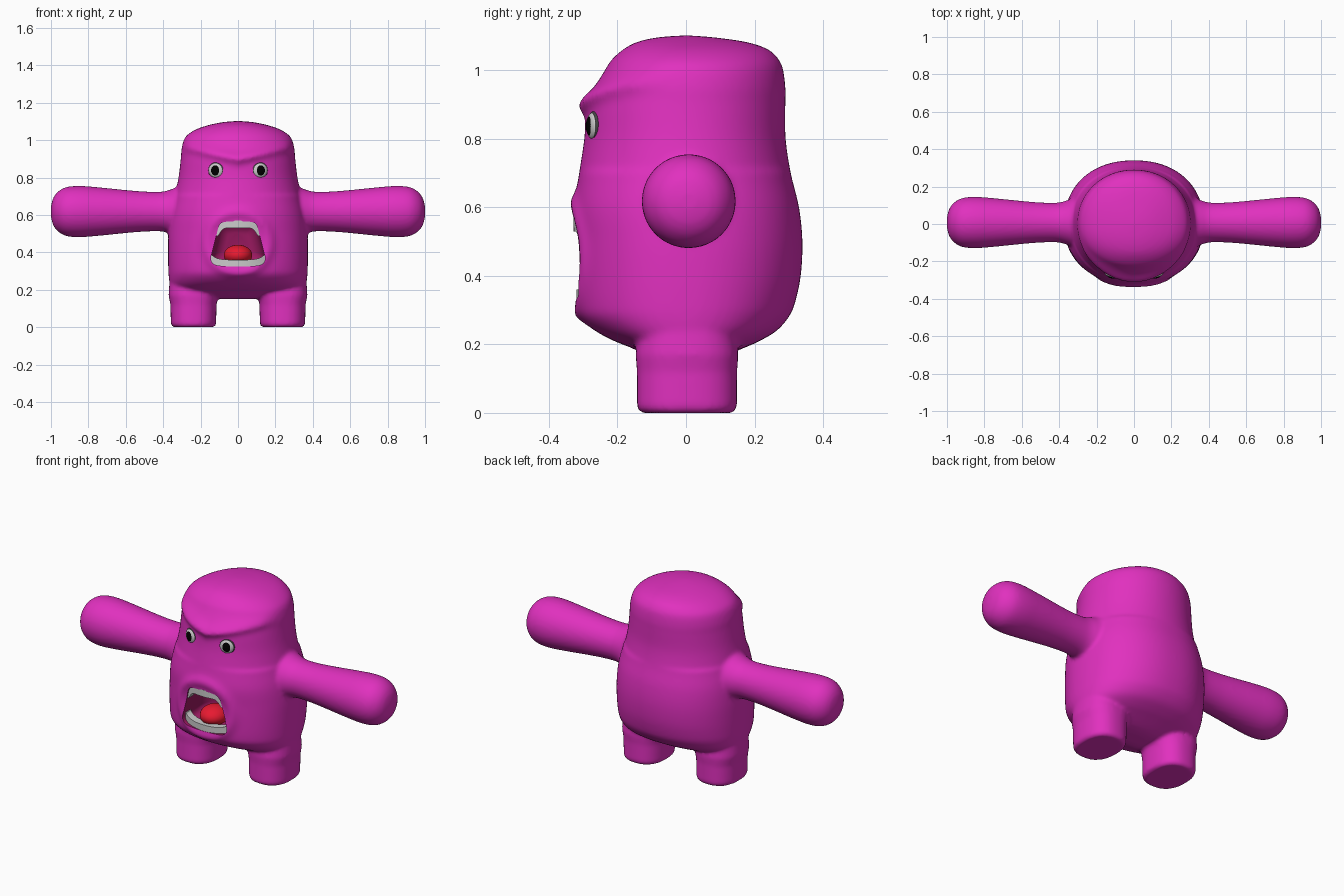
import bpy, bmesh, math
from mathutils import Vector

if "Cube" in bpy.data.objects:
    bpy.data.objects.remove(bpy.data.objects["Cube"])


def material(name, rgb):
    m = bpy.data.materials.new(name)
    m.diffuse_color = (*rgb, 1)
    m.use_nodes = True
    m.node_tree.nodes["Principled BSDF"].inputs["Base Color"].default_value = m.diffuse_color
    return m


PINK = material("magenta skin", (0.75, 0.03, 0.52))
MAROON = material("mouth lining", (0.33, 0.01, 0.12))
RED = material("tongue red", (0.8, 0.01, 0.03))
WHITE = material("tooth grey", (0.6, 0.6, 0.58))
RIM = material("eye rim", (0.06, 0.06, 0.06))
BLACK = material("pupil black", (0.0, 0.0, 0.0))


def spline(rows, steps=5):
    """Catmull-Rom refinement of a list of tuples."""
    out = []
    for i in range(len(rows) - 1):
        a, b, c, d = [Vector(rows[min(max(i + k, 0), len(rows) - 1)]) for k in (-1, 0, 1, 2)]
        for s in range(steps):
            t = s / steps
            out.append(0.5 * (2 * b + (c - a) * t + (2 * a - 5 * b + 4 * c - d) * t * t
                              + (3 * b - a - 3 * c + d) * t ** 3))
    return out + [Vector(rows[-1])]


def sup(v, n):
    return math.copysign(abs(v) ** (2 / n), v)


def loft(bm, rings):
    vs = [[bm.verts.new(p) for p in r] for r in rings]
    n = len(vs[0])
    for a, b in zip(vs, vs[1:]):
        for i in range(n):
            bm.faces.new((a[i], a[(i + 1) % n], b[(i + 1) % n], b[i]))
    bm.faces.new(vs[0][::-1])
    bm.faces.new(vs[-1])


def make(name, bm, mat):
    bmesh.ops.recalc_face_normals(bm, faces=bm.faces[:])
    me = bpy.data.meshes.new(name)
    bm.to_mesh(me)
    bm.free()
    me.materials.append(mat)
    ob = bpy.data.objects.new(name, me)
    bpy.context.collection.objects.link(ob)
    return ob


def activate(ob):
    bpy.ops.object.select_all(action='DESELECT')
    ob.select_set(True)
    bpy.context.view_layer.objects.active = ob


def shade(ob, deg=40):
    activate(ob)
    bpy.ops.object.shade_smooth_by_angle(angle=math.radians(deg))


ANG = [2 * math.pi * i / 96 for i in range(96)]
bm = bmesh.new()

# Torso and head: height, half width, front y, back y
BODY = [(0.15, .08, -.04, .04), (0.158, .22, -.09, .09), (0.19, .33, -.16, .17), (0.21, .355, -.21, .215),
        (0.24, .366, -.265, .265), (0.28, .371, -.307, .30), (0.32, .373, -.318, .318), (.4, .374, -.322, .335),
        (.5, .372, -.323, .34), (.6, .362, -.326, .33), (.7, .338, -.312, .306), (.8, .318, -.297, .291),
        (.9, .306, -.289, .29), (.95, .302, -.266, .29), (1.0, .29, -.237, .284), (1.03, .268, -.218, .272),
        (1.06, .218, -.185, .242), (1.082, .15, -.145, .18), (1.096, .08, -.085, .085), (1.102, .01, -.01, .01)]
rings = []
for z, w, f, b in spline(BODY, 6):
    ring = []
    for a in ANG:
        n = 2.2 if z < .7 else 2.05
        x, sy = w * sup(math.cos(a), n), sup(math.sin(a), n)
        y = sy * b if sy > 0 else -sy * f
        if sy < 0:
            # frowning brow ridge and raised lips
            d = z - (0.895 + 0.24 * abs(x))
            brow = .024 * math.exp(-(d / (.022 if d < 0 else .04)) ** 2)
            r = math.hypot(x / .17, (z - .45) / .165)
            lip = .014 * math.exp(-(r - 1) ** 2 / .025)
            y -= (brow + lip) * min(1, -2 * sy)
        ring.append((x, y, z))
    rings.append(ring)
loft(bm, rings)

# Club-like arms and stubby legs, both sides
ARM = [(.25, .18), (.32, .135), (.36, .118), (.41, .106), (.5, .107), (.6, .115), (.75, .13), (.85, .137),
       (.92, .13), (.965, .104), (.99, .068), (1.0, .025), (1.0, .005)]
LEG = [(0, .108, .132), (.003, .116, .14), (.02, .121, .146), (.12, .123, .146), (.17, .133, .15), (.25, .128, .14)]
for s in (-1, 1):
    loft(bm, [[(s * x, .008 + r * math.cos(a), .618 + r * math.sin(a)) for a in ANG] for x, r in spline(ARM)])
    loft(bm, [[(s * .238 + rx * sup(math.cos(a), 2.4), .003 + ry * sup(math.sin(a), 2.4), z) for a in ANG]
              for z, rx, ry in LEG])
body = make("body", bm, PINK)

# Mouth opening, half outline from top centre to bottom centre
HALF = [(0, .566), (.075, .562), (.102, .54), (.118, .48), (.138, .40), (.145, .365), (.128, .336), (.07, .326), (0, .323)]
half = [tuple(p) for p in spline(HALF, 4)]
outline = half + [(-x, z) for x, z in half[-2:0:-1]]
bm = bmesh.new()
loft(bm, [[(x * k, y, .445 + (z - .445) * k) for x, z in outline]
          for y, k in ((-.45, 1), (-.25, 1), (-.18, .95), (-.14, .8), (-.125, .5))])
cutter = make("mouth_cutter", bm, MAROON)
cutter.hide_render = True

# Fuse the skin, soften the joins, then cut the mouth
m = body.modifiers.new("fuse", 'REMESH')
m.mode, m.voxel_size, m.use_smooth_shade = 'VOXEL', 0.01, True
m = body.modifiers.new("soften", 'SMOOTH')
m.factor, m.iterations = 0.5, 6
m = body.modifiers.new("mouth", 'BOOLEAN')
m.operation, m.solver, m.object, m.material_mode = 'DIFFERENCE', 'EXACT', cutter, 'TRANSFER'
activate(body)
for name in ("fuse", "soften", "mouth"):
    bpy.ops.object.modifier_apply(modifier=name)
bpy.data.objects.remove(cutter)
shade(body, 45)


# Teeth: curved crescents between an outer and an inner edge
def teeth(name, outer, inner, y0, y1):
    def both(e):
        e = [tuple(p) for p in spline(e, 4)]
        return [(-x, z) for x, z in e[:0:-1]] + e
    b = bmesh.new()
    rings = []
    for (xo, zo), (xi, zi) in zip(both(outer), both(inner)):
        rings.append([(x, y + 1.6 * x * x, z) for x, z, y in
                      ((xo, zo, y0), (xi, zi, y0), (xi, zi, y1), (xo, zo, y1))])
    loft(b, rings)
    shade(make(name, b, WHITE), 40)


teeth("upper_teeth", [(0, .57), (.078, .566), (.105, .542), (.114, .515), (.121, .488)],
      [(0, .53), (.065, .529), (.088, .515), (.098, .50), (.108, .486)], -.328, -.285)
teeth("lower_teeth", [(0, .32), (.072, .323), (.132, .334), (.148, .36), (.146, .385)],
      [(0, .36), (.07, .361), (.11, .368), (.128, .376), (.136, .384)], -.32, -.275)


def ball(name, loc, scale, mat, turn=0):
    bpy.ops.mesh.primitive_uv_sphere_add(segments=40, ring_count=24, radius=1, location=loc, rotation=(0, 0, turn))
    ob = bpy.context.object
    ob.name, ob.scale = name, scale
    ob.data.materials.append(mat)
    bpy.ops.object.shade_smooth()


# Tongue and eyes
ball("tongue", (0, -.22, .385), (.076, .085, .055), RED)
for s, side in ((-1, "right"), (1, "left")):
    t = s * .3
    out = Vector((math.sin(t), -math.cos(t), 0))
    c = Vector((s * .118, -.27, .838))
    ball(side + "_eye_rim", c, (.043, .012, .043), RIM, t)
    ball(side + "_eye", c + out * .004, (.038, .014, .038), WHITE, t)
    ball(side + "_pupil", c + out * .012, (.024, .009, .028), BLACK, t)
